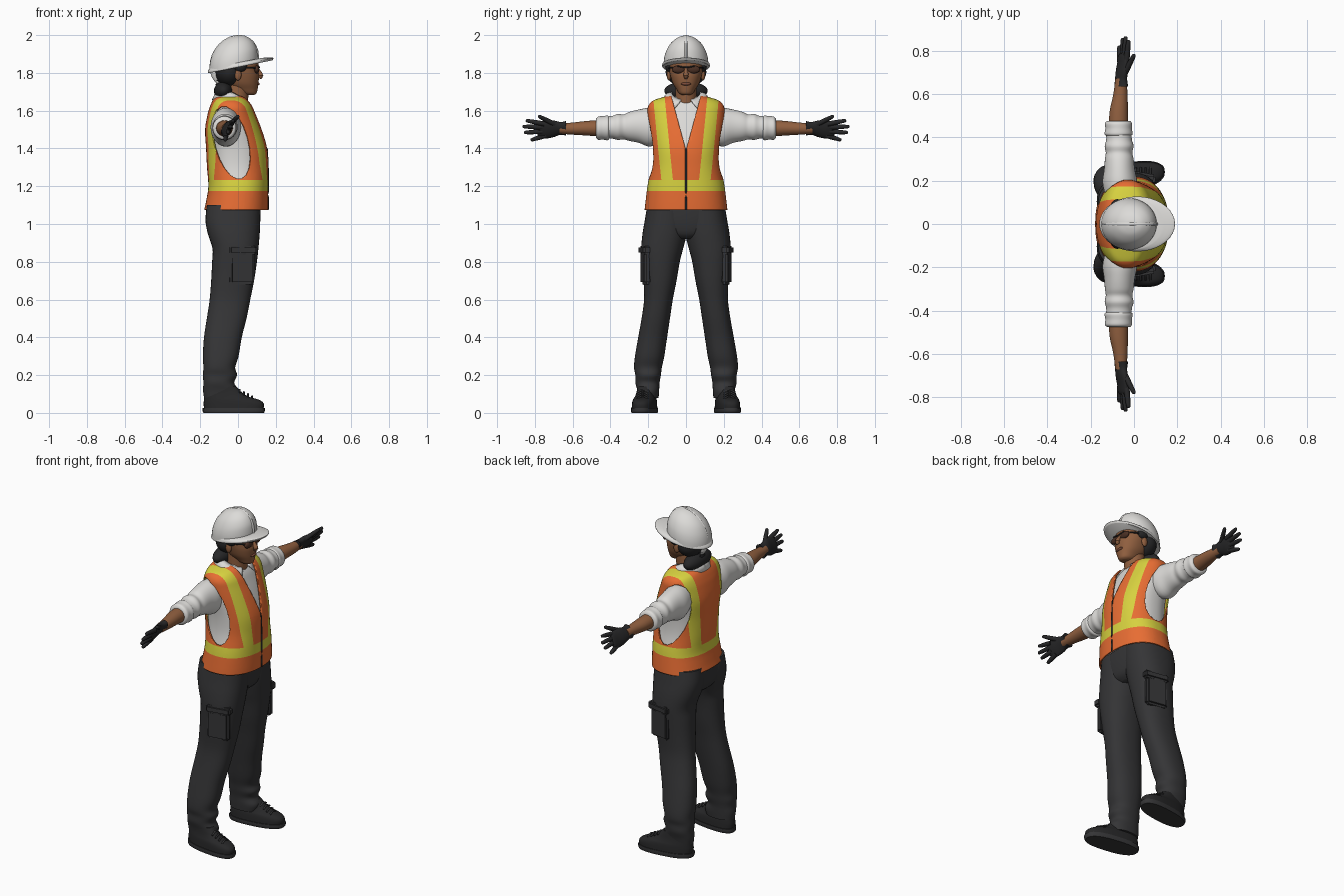
import bpy, bmesh, math
from mathutils import Vector, Matrix

cube = bpy.data.objects.get("Cube")
if cube:
    bpy.data.objects.remove(cube)


def material(name, r, g, b):
    m = bpy.data.materials.new(name)
    m.use_nodes = True
    m.diffuse_color = (r, g, b, 1)
    m.node_tree.nodes["Principled BSDF"].inputs["Base Color"].default_value = (r, g, b, 1)
    return m


WHITE = material("white", .72, .71, .69)
ORANGE = material("safety orange", .84, .16, .035)
YELLOW = material("reflective yellow", .68, .64, .05)
CHARCOAL = material("charcoal cloth", .035, .035, .037)
BLACK = material("black", .02, .02, .021)
SKIN = material("brown skin", .28, .115, .05)
LIPS = material("dark lips", .2, .07, .04)
LENS = material("brown lens", .07, .03, .018)


def spline(keys, steps):
    """Catmull-Rom interpolation of equal-length tuples."""
    ks = [keys[0]] + list(keys) + [keys[-1]]
    out = []
    for i in range(1, len(ks) - 2):
        for j in range(steps):
            t = j / steps
            out.append([b + .5 * t * (c - a + t * (2 * a - 5 * b + 4 * c - d + t * (3 * (b - c) + d - a)))
                        for a, b, c, d in zip(*ks[i - 1:i + 3])])
    return out + [list(keys[-1])]


def finish(name, bm, mats, mirror=False, solid=0, angle=50):
    bmesh.ops.recalc_face_normals(bm, faces=bm.faces)
    me = bpy.data.meshes.new(name)
    bm.to_mesh(me)
    bm.free()
    me.shade_smooth()
    me.set_sharp_from_angle(angle=math.radians(angle))
    ob = bpy.data.objects.new(name, me)
    bpy.context.collection.objects.link(ob)
    for m in mats:
        me.materials.append(m)
    if solid:
        mod = ob.modifiers.new("thickness", 'SOLIDIFY')
        mod.thickness = solid
        mod.offset = 0
    if mirror:
        mod = ob.modifiers.new("mirror", 'MIRROR')
        mod.use_axis = (False, True, False)
    return ob


def skin_rings(bm, rings, cap=True):
    rows = [[bm.verts.new(p) for p in ring] for ring in rings]
    for a, b in zip(rows, rows[1:]):
        for i in range(len(a)):
            j = (i + 1) % len(a)
            bm.faces.new((a[i], a[j], b[j], b[i]))
    if cap:
        bm.faces.new(rows[0][::-1])
        bm.faces.new(rows[-1])


def loft_mesh(axis, keys, power=2, segs=36, steps=4, shear=0, cap=True, grow=0):
    """Keys are (height, x0, x1, v0, v1) along z, or along y with v = z."""
    rings = []
    for h, x0, x1, v0, v1 in spline(keys, steps):
        ring = []
        for i in range(segs):
            t = math.tau * i / segs
            c, s = [math.copysign(abs(f) ** (2 / power), f) for f in (math.cos(t), math.sin(t))]
            dv = ((v1 - v0) / 2 + grow) * s
            x = (x0 + x1) / 2 + ((x1 - x0) / 2 + grow) * c + shear * dv
            v = (v0 + v1) / 2 + dv
            ring.append((x, v, h) if axis == 'z' else (x, h, v))
        rings.append(ring)
    bm = bmesh.new()
    skin_rings(bm, rings, cap)
    return bm


def loft(name, axis, keys, mat, mirror=False, angle=50, **kw):
    return finish(name, loft_mesh(axis, keys, **kw), [mat], mirror, angle=angle)


def tube(name, points, mat, mirror=False, segs=10):
    """Points are (x, y, z, radius)."""
    pts = spline(points, 3)
    bm, rings = bmesh.new(), []
    for i, p in enumerate(pts):
        d = Vector(pts[min(i + 1, len(pts) - 1)][:3]) - Vector(pts[max(i - 1, 0)][:3])
        q = d.to_track_quat('Z', 'Y')
        rings.append([Vector(p[:3]) + q @ Vector((p[3] * math.cos(a), p[3] * math.sin(a), 0))
                      for a in (math.tau * k / segs for k in range(segs))])
    skin_rings(bm, rings)
    return finish(name, bm, [mat], mirror, angle=70)


def ball(name, at, radii, mat, mirror=False):
    bm = bmesh.new()
    bmesh.ops.create_uvsphere(bm, u_segments=24, v_segments=14, radius=1,
                              matrix=Matrix.Translation(at) @ Matrix.Diagonal((*radii, 1)))
    return finish(name, bm, [mat], mirror)


def block(name, at, size, mat, bevel, turn=0):
    bm = bmesh.new()
    bmesh.ops.create_cube(bm, size=1, matrix=Matrix.Translation(at) @ Matrix.Rotation(turn, 4, 'Z')
                          @ Matrix.Diagonal((*size, 1)))
    bmesh.ops.bevel(bm, geom=bm.edges[:], offset=bevel, segments=2, affect='EDGES')
    return finish(name, bm, [mat], True)


# Trousers
loft("trouser_legs", 'z', [
    (.08, -.18, -.01, .145, .25), (.12, -.185, 0, .142, .258), (.16, -.183, -.02, .14, .268),
    (.2, -.186, -.005, .133, .268), (.24, -.183, -.015, .128, .275), (.3, -.186, .003, .115, .27),
    (.4, -.18, .02, .1, .253), (.5, -.165, .045, .085, .235), (.6, -.15, .065, .07, .222),
    (.7, -.142, .085, .05, .225), (.8, -.137, .1, .033, .232), (.87, -.135, .108, .015, .237),
    (.95, -.16, .115, -.005, .23), (1.02, -.172, .118, -.01, .218), (1.1, -.165, .12, -.01, .205)],
    CHARCOAL, True, power=2.3)
loft("trouser_seat", 'z', [(.92, -.1, .07, -.06, .06), (.95, -.15, .1, -.14, .14),
                           (1.02, -.17, .115, -.2, .2), (1.1, -.165, .12, -.205, .205)], CHARCOAL, power=2.6)
block("cargo_pockets", (.02, .212, .765), (.13, .04, .17), CHARCOAL, .012, -.18)
block("pocket_flaps", (.025, .217, .862), (.15, .046, .045), CHARCOAL, .01, -.18)

# Shoes, toes turned slightly out
def shoe(name, keys, mat):
    ob = loft(name, 'z', keys, mat, True, power=2.5)
    ob.data.transform(Matrix(((1, 0, 0, 0), (.13, 1, 0, .02), (0, 0, 1, 0), (0, 0, 0, 1))))
shoe("shoe_uppers", [(.02, -.18, .135, .14, .265), (.05, -.182, .136, .142, .263), (.07, -.18, .11, .145, .26),
                     (.085, -.178, .06, .15, .255), (.105, -.175, .025, .155, .25),
                     (.14, -.17, -.01, .16, .245)], BLACK)
shoe("shoe_soles", [(0, -.183, .137, .139, .266), (.01, -.187, .142, .136, .268),
                    (.026, -.187, .142, .136, .268)], CHARCOAL)
for i in range(4):
    x = .075 - .022 * i
    z = .083 + .011 * i
    tube(f"shoelace_{i + 1}", [(x, .2, z - .008, .005), (x, .23, z + .006, .005), (x, .26, z - .008, .005)],
         CHARCOAL, True, 6)

# Shirt body and vest share one profile
TORSO = [(1.075, -.175, .155, -.215, .215), (1.12, -.165, .156, -.21, .21), (1.2, -.153, .156, -.2, .2),
         (1.3, -.16, .155, -.183, .183), (1.4, -.165, .15, -.183, .183), (1.5, -.17, .122, -.195, .195),
         (1.58, -.157, .092, -.2, .2), (1.62, -.145, .076, -.197, .197), (1.648, -.133, .058, -.175, .175),
         (1.665, -.122, .045, -.13, .13), (1.675, -.11, .035, -.09, .09)]
loft("shirt_body", 'z', TORSO[1:], WHITE, power=2.3, segs=64, grow=-.012)

vest = loft_mesh('z', TORSO, power=2.3, segs=96, steps=5, cap=False)


def cut(co, no):
    bmesh.ops.bisect_plane(vest, geom=vest.verts[:] + vest.edges[:] + vest.faces[:], plane_co=co, plane_no=no,
                           dist=1e-5)


BAND, NECK, SLOPE, OPEN = (1.175, 1.232), 1.39, .1, .27
for z in BAND:
    cut((0, 0, z), (0, 0, 1))
for side in (-1, 1):
    for y in (.07, .13):
        cut((0, side * y, 1.25), (0, side, -SLOPE))
    cut((0, 0, NECK), (0, side, -OPEN))
# Armhole: a leaning ellipse cut by its tangent planes
armhole = []
for k in range(20):
    t = math.tau * k / 20
    c, s = math.cos(t), math.sin(t)
    p = Vector((-.035 + .09 * c - .04 * s, 0, 1.43 + .19 * s))
    n = Vector((.19 * c, 0, .09 * s + .04 * c)).normalized()
    armhole.append((p, n))
    cut(p, n)
gone = []
for f in vest.faces:
    c = f.calc_center_median()
    y = abs(c.y)
    stripe = y - SLOPE * (c.z - 1.25)
    f.material_index = int(BAND[0] < c.z < BAND[1] or (c.z > BAND[1] and .07 < stripe < .13))
    in_hole = y > .09 and all((c - p).dot(n) < 0 for p, n in armhole)
    if in_hole or (c.x > 0 and y < OPEN * (c.z - NECK)):
        gone.append(f)
bmesh.ops.delete(vest, geom=gone, context='FACES')
finish("safety_vest", vest, [ORANGE, YELLOW], solid=.008)
tube("vest_zipper", [(x1 + .002, 0, z, .006) for z, x0, x1, y0, y1 in TORSO[:5]], BLACK)

# Collar: two flaps that drop to points at the front
bm = bmesh.new()
rows = []
for k in range(25):
    a = math.radians(20 + 160 * k / 24)
    c, s = math.cos(a), math.sin(a)
    front = max(0, c)
    rows.append([bm.verts.new(p) for p in (
        (-.03 + .078 * c, .075 * s, 1.695 - .04 * front),
        (-.03 + .09 * c, .1 * s, 1.69 - .05 * front),
        (-.03 + .105 * c, .128 * s + .02 * front, 1.655 - .05 * front))])
for a, b in zip(rows, rows[1:]):
    for i in range(2):
        bm.faces.new((a[i], a[i + 1], b[i + 1], b[i]))
finish("shirt_collar", bm, [WHITE], True, .007)

# Arms
loft("sleeves", 'y', [(.12, -.13, .01, 1.44, 1.61), (.19, -.145, .015, 1.41, 1.615), (.25, -.138, .004, 1.43, 1.606),
                      (.3, -.134, -.002, 1.44, 1.593), (.33, -.13, -.008, 1.448, 1.58),
                      (.36, -.135, -.002, 1.445, 1.583), (.39, -.128, -.01, 1.452, 1.572),
                      (.43, -.13, -.01, 1.45, 1.57)], WHITE, True)
loft("rolled_cuffs", 'y', [(.405, -.125, -.018, 1.455, 1.565), (.415, -.136, -.006, 1.443, 1.574),
                           (.44, -.132, -.01, 1.447, 1.571), (.465, -.134, -.01, 1.446, 1.569),
                           (.476, -.122, -.02, 1.457, 1.556)], WHITE, True)
loft("forearms", 'y', [(.44, -.117, -.027, 1.462, 1.55), (.52, -.112, -.028, 1.468, 1.546),
                       (.6, -.095, -.03, 1.473, 1.537), (.67, -.086, -.035, 1.478, 1.532)], SKIN, True)
loft("gloves", 'y', [(.635, -.088, -.03, 1.468, 1.545), (.665, -.085, -.034, 1.472, 1.54),
                     (.7, -.08, -.034, 1.46, 1.548), (.74, -.072, -.034, 1.453, 1.547),
                     (.775, -.066, -.038, 1.458, 1.54), (.787, -.058, -.044, 1.47, 1.53)],
     BLACK, True, shear=.35)
FINGERS = {"index": (-.035, .75, 1.53, -.025, .848, 1.548), "middle": (-.045, .76, 1.512, -.038, .865, 1.516),
           "ring": (-.052, .76, 1.49, -.052, .857, 1.484), "little": (-.063, .74, 1.469, -.068, .822, 1.444),
           "thumb": (-.045, .69, 1.525, .002, .782, 1.572)}
for finger, tip in FINGERS.items():
    a, b = Vector(tip[:3]), Vector(tip[3:])
    tube(f"glove_{finger}_fingers", [(*a, .014), (*a.lerp(b, .5), .0125), (*a.lerp(b, .92), .0095), (*b, .004)],
         BLACK, True)

# Head
loft("neck", 'z', [(1.59, -.07, .05, -.06, .06), (1.64, -.065, .052, -.056, .056),
                   (1.74, -.06, .06, -.056, .056)], SKIN)
loft("face", 'z', [(1.683, .045, .085, -.02, .02), (1.692, .01, .098, -.037, .037), (1.715, -.03, .104, -.052, .052),
                   (1.745, -.06, .108, -.07, .07), (1.785, -.08, .111, -.083, .083), (1.815, -.09, .106, -.089, .089),
                   (1.85, -.1, .108, -.092, .092), (1.9, -.1, .09, -.088, .088)], SKIN, angle=80, power=2.2)
tube("nose", [(.1, 0, 1.825, .008), (.112, 0, 1.805, .011), (.12, 0, 1.785, .014), (.113, 0, 1.772, .009)], SKIN)
ball("lips", (.103, 0, 1.742), (.012, .026, .009), LIPS)
ball("ears", (.0, .09, 1.79), (.018, .012, .03), SKIN, True)
ball("hair", (-.045, 0, 1.805), (.075, .108, .08), BLACK)
ball("side_locks", (.012, .088, 1.835), (.035, .022, .03), BLACK, True)
ball("hair_bun", (-.077, 0, 1.705), (.05, .115, .05), BLACK)
tube("hair_tail", [(-.075, 0, 1.82, .04), (-.07, 0, 1.76, .05), (-.075, 0, 1.7, .045)], BLACK)

# Glasses
ball("glasses_lenses", (.099, .039, 1.818), (.014, .035, .021), LENS, True)
tube("glasses_temples", [(.09, .068, 1.826, .005), (.055, .088, 1.827, .005), (-.005, .1, 1.825, .005)], BLACK, True, 6)
tube("glasses_bridge", [(.108, -.045, 1.836, .004), (.113, 0, 1.829, .004), (.108, .045, 1.836, .004)], BLACK, segs=6)

# Hard hat, tipped up at the front
TIP = Matrix(((1, 0, 0, 0), (0, 1, 0, 0), (.2, 0, 1, .004), (0, 0, 0, 1)))
hat = [loft("hat_shell", 'z', [(1.83, -.152, .105, -.119, .119), (1.87, -.15, .104, -.117, .117),
                               (1.91, -.14, .097, -.107, .107), (1.95, -.117, .076, -.085, .085),
                               (1.98, -.08, .042, -.052, .052), (1.992, -.045, .01, -.022, .022),
                               (1.994, -.025, -.015, -.005, .005)], WHITE),
       loft("hat_brim", 'z', [(1.826, -.157, .182, -.124, .124), (1.832, -.16, .187, -.127, .127),
                              (1.84, -.158, .184, -.125, .125), (1.85, -.15, .13, -.118, .118)], WHITE),
       ball("hat_ridge", (-.02, 0, 1.86), (.131, .03, .139), WHITE)]
for part in hat:
    part.data.transform(TIP)
